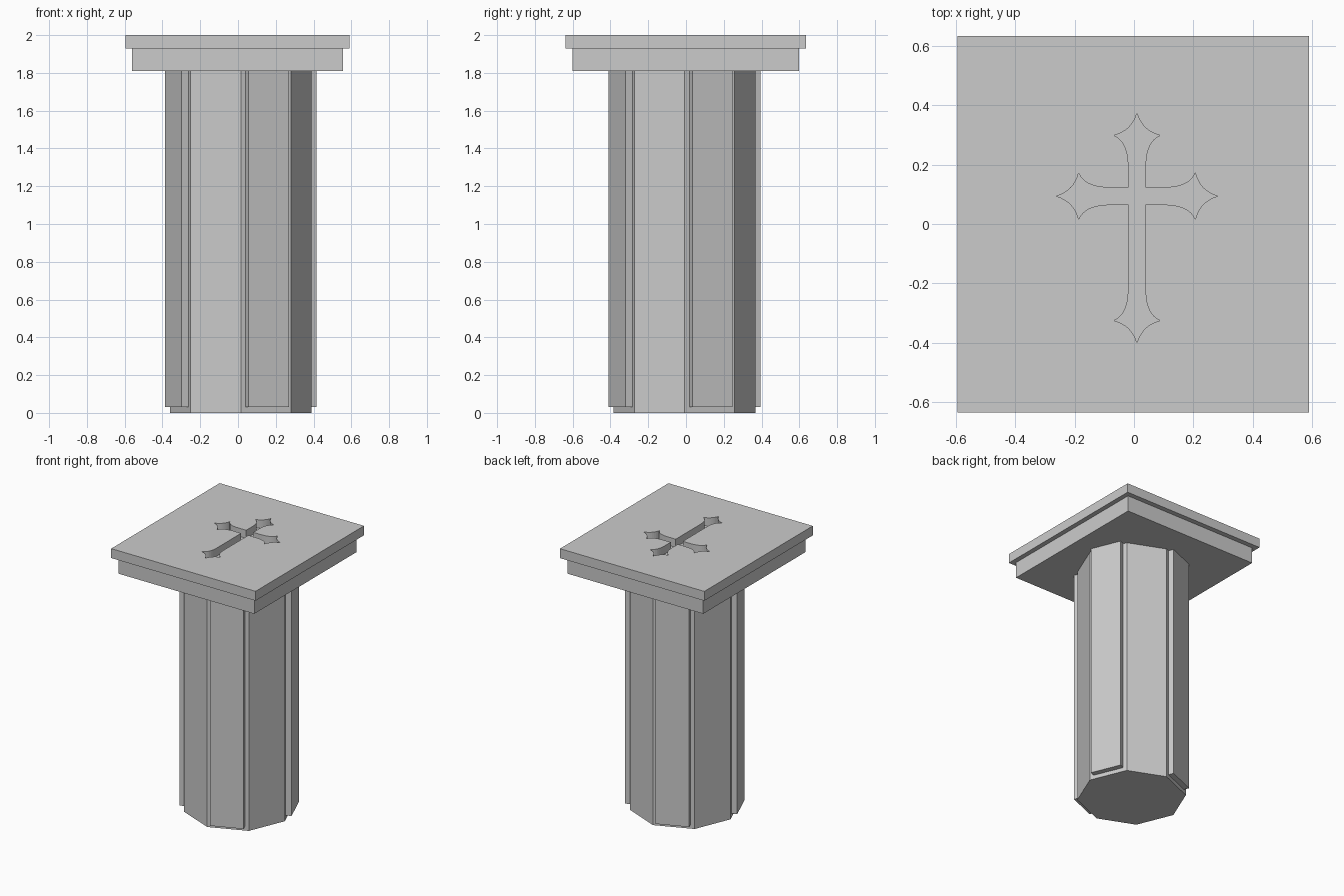
import bpy, bmesh
from math import pi, sin, cos
from mathutils import Vector, Matrix

if "Cube" in bpy.data.objects:
    bpy.data.objects.remove(bpy.data.objects["Cube"])

stone = bpy.data.materials.new("grey stone")
stone.use_nodes = True
GREY = (0.6, 0.6, 0.6, 1)
stone.diffuse_color = GREY
stone.node_tree.nodes["Principled BSDF"].inputs["Base Color"].default_value = GREY


def prism(name, outline, z0, z1):
    """Extrude a flat outline from z0 to z1."""
    bm = bmesh.new()
    face = bm.faces.new([bm.verts.new((p[0], p[1], z0)) for p in outline])
    top = bmesh.ops.extrude_face_region(bm, geom=[face])["geom"]
    verts = [v for v in top if isinstance(v, bmesh.types.BMVert)]
    bmesh.ops.translate(bm, verts=verts, vec=(0, 0, z1 - z0))
    bmesh.ops.recalc_face_normals(bm, faces=bm.faces)
    mesh = bpy.data.meshes.new(name)
    bm.to_mesh(mesh)
    bm.free()
    mesh.materials.append(stone)
    obj = bpy.data.objects.new(name, mesh)
    bpy.context.collection.objects.link(obj)
    return obj


def rectangle(x0, x1, y0, y1):
    return [(x0, y0), (x1, y0), (x1, y1), (x0, y1)]


def bend(a, ctrl, b, steps=8):
    """Quadratic curve from a to b."""
    a, ctrl, b = Vector(a), Vector(ctrl), Vector(b)
    return [a * (1 - t) ** 2 + ctrl * 2 * t * (1 - t) + b * t * t
            for t in (i / steps for i in range(steps + 1))]


# Eight-sided shaft with a corner on each axis
centre = Vector((0.015, -0.008))
corners = [centre + 0.375 * Vector((cos(i * pi / 4), sin(i * pi / 4))) for i in range(8)]
prism("column_shaft", corners, 0, 1.81)

# Raised panels on every other side
for i in range(0, 8, 2):
    a, b = corners[i], corners[i + 1]
    along = (b - a).normalized()
    out = Vector((along.y, -along.x))
    a, b = a + along * 0.028, b - along * 0.028
    prism(f"raised_panel_{i // 2 + 1}",
          [a - out * 0.01, a + out * 0.04, b + out * 0.04, b - out * 0.01], 0.03, 1.81)

# Two-step cap
prism("cap_lower_slab", rectangle(-0.56, 0.555, -0.602, 0.598), 1.81, 1.93)
slab = prism("cap_upper_slab", rectangle(-0.595, 0.59, -0.637, 0.635), 1.93, 2.0)

# Flared cross: one pointed arm, turned four ways
HALF = 0.029
outline = []
for turn, tip in enumerate((0.272, 0.28, 0.272, 0.495)):
    wing, neck = tip - 0.075, tip - 0.17
    lower = [Vector((HALF, -HALF))]
    lower += bend((neck, -HALF), (wing - 0.02, -HALF - 0.003), (wing, -0.078))
    lower += bend((wing, -0.078), (tip - 0.06, -0.018), (tip, 0))[1:]
    upper = [Vector((p.x, -p.y)) for p in reversed(lower[1:-1])]
    spin = Matrix.Rotation(turn * pi / 2, 2)
    outline += [spin @ p + Vector((0.01, 0.094)) for p in lower + upper]
cutter = prism("cross_cutter", outline, 1.94, 2.1)
cutter.hide_render = True

# Sink the cross into the cap
cut = slab.modifiers.new("cross recess", "BOOLEAN")
cut.operation = "DIFFERENCE"
cut.solver = "EXACT"
cut.object = cutter
bpy.context.view_layer.objects.active = slab
bpy.ops.object.modifier_apply(modifier=cut.name)
bpy.data.objects.remove(cutter)
